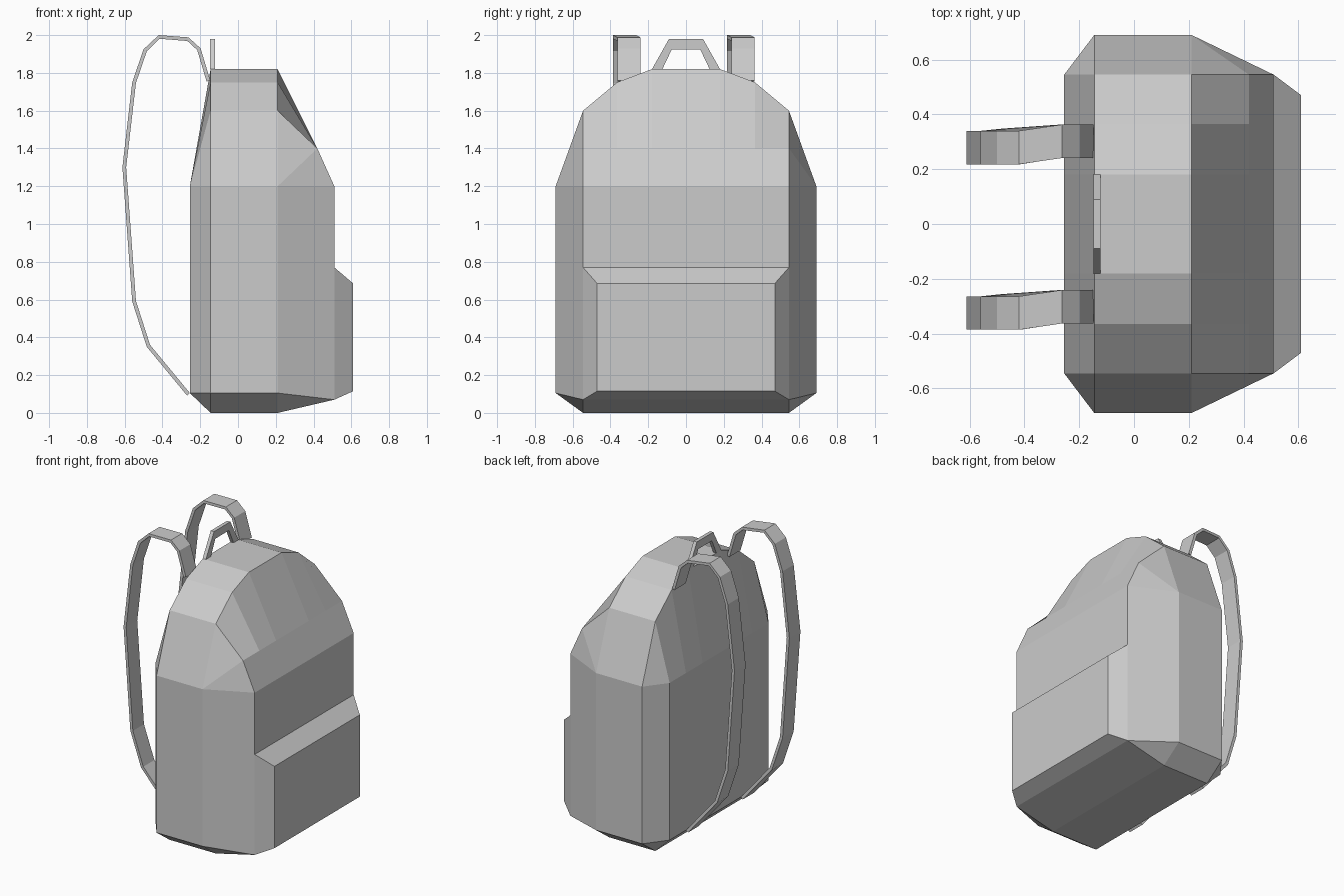
import bpy, bmesh
from mathutils import Vector

if "Cube" in bpy.data.objects:
    bpy.data.objects.remove(bpy.data.objects["Cube"])


def loft(name, sections, cap_start=True, cap_end=True):
    """Skin a run of equal-length point loops into one flat-shaded mesh."""
    bm = bmesh.new()
    rings = [[bm.verts.new(p) for p in s] for s in sections]
    n = len(rings[0])
    for a, b in zip(rings, rings[1:]):
        for i in range(n):
            j = (i + 1) % n
            bm.faces.new((a[i], a[j], b[j], b[i]))
    if cap_start:
        bm.faces.new(rings[0][::-1])
    if cap_end:
        bm.faces.new(rings[-1])
    bmesh.ops.remove_doubles(bm, verts=bm.verts, dist=0.001)
    bmesh.ops.recalc_face_normals(bm, faces=bm.faces)
    me = bpy.data.meshes.new(name)
    bm.to_mesh(me)
    bm.free()
    ob = bpy.data.objects.new(name, me)
    bpy.context.collection.objects.link(ob)
    return ob


# Body: side-on profiles lofted across y, closing to a rectangle on each side
B, F = -0.145, 0.21


def body_profile(y, top):
    pts = [(B, 0), (-0.255, 0.105), (-0.255, 1.2), (B, top), (F, top),
           (0.42, 1.4), (0.51, 1.2), (0.51, 0.07), (F, 0)]
    return [(x, y, z) for x, z in pts]


def side_panel(y):
    pts = [(B, 0.105)] * 2 + [(B, 1.2)] * 2 + [(F, 1.2)] * 3 + [(F, 0.105)] * 2
    return [(x, y, z) for x, z in pts]


arch = [(0.545, 1.6), (0.365, 1.75), (0.18, 1.82)]
columns = [(-y, z) for y, z in arch] + arch[::-1]
loft("bag_body", [side_panel(-0.69)] + [body_profile(y, z) for y, z in columns]
     + [side_panel(0.69)])


# Front pocket
def pocket_ring(x, y, z0, z1):
    return [(x, -y, z0), (x, y, z0), (x, y, z1), (x, -y, z1)]


loft("front_pocket", [pocket_ring(0.51, 0.545, 0.07, 0.77),
                      pocket_ring(0.61, 0.47, 0.115, 0.685)], cap_start=False)

# Carry handle
outer = [(-0.18, 1.82), (-0.09, 1.98), (0.09, 1.98), (0.18, 1.82)]
inner = [(-0.125, 1.82), (-0.075, 1.925), (0.075, 1.925), (0.125, 1.82)]
loft("carry_handle", [[(-0.147, *o), (-0.122, *o), (-0.122, *i), (-0.147, *i)]
                      for o, i in zip(outer, inner)])

# Shoulder straps: outer path (x, z, sideways drift), thickened inward
path = [(-0.147, 1.76, 0), (-0.198, 1.93, 0), (-0.262, 1.988, 0),
        (-0.42, 2.0, -0.023), (-0.5, 1.925, -0.023), (-0.56, 1.75, -0.023),
        (-0.612, 1.3, -0.023), (-0.56, 0.59, -0.023), (-0.483, 0.35, -0.015),
        (-0.27, 0.092, 0)]


def strap(name, y_mid, width=0.122, thick=0.02):
    rings = []
    for k, (x, z, dy) in enumerate(path):
        p, q = path[max(k - 1, 0)], path[min(k + 1, len(path) - 1)]
        d = Vector((q[0] - p[0], q[1] - p[1])).normalized()
        ix, iz = x - d.y * thick, z + d.x * thick
        y0, y1 = y_mid + dy - width / 2, y_mid + dy + width / 2
        rings.append([(x, y0, z), (x, y1, z), (ix, y1, iz), (ix, y0, iz)])
    loft(name, rings)


for side, y in (("left", -0.302), ("right", 0.302)):
    strap(side + "_shoulder_strap", y)
